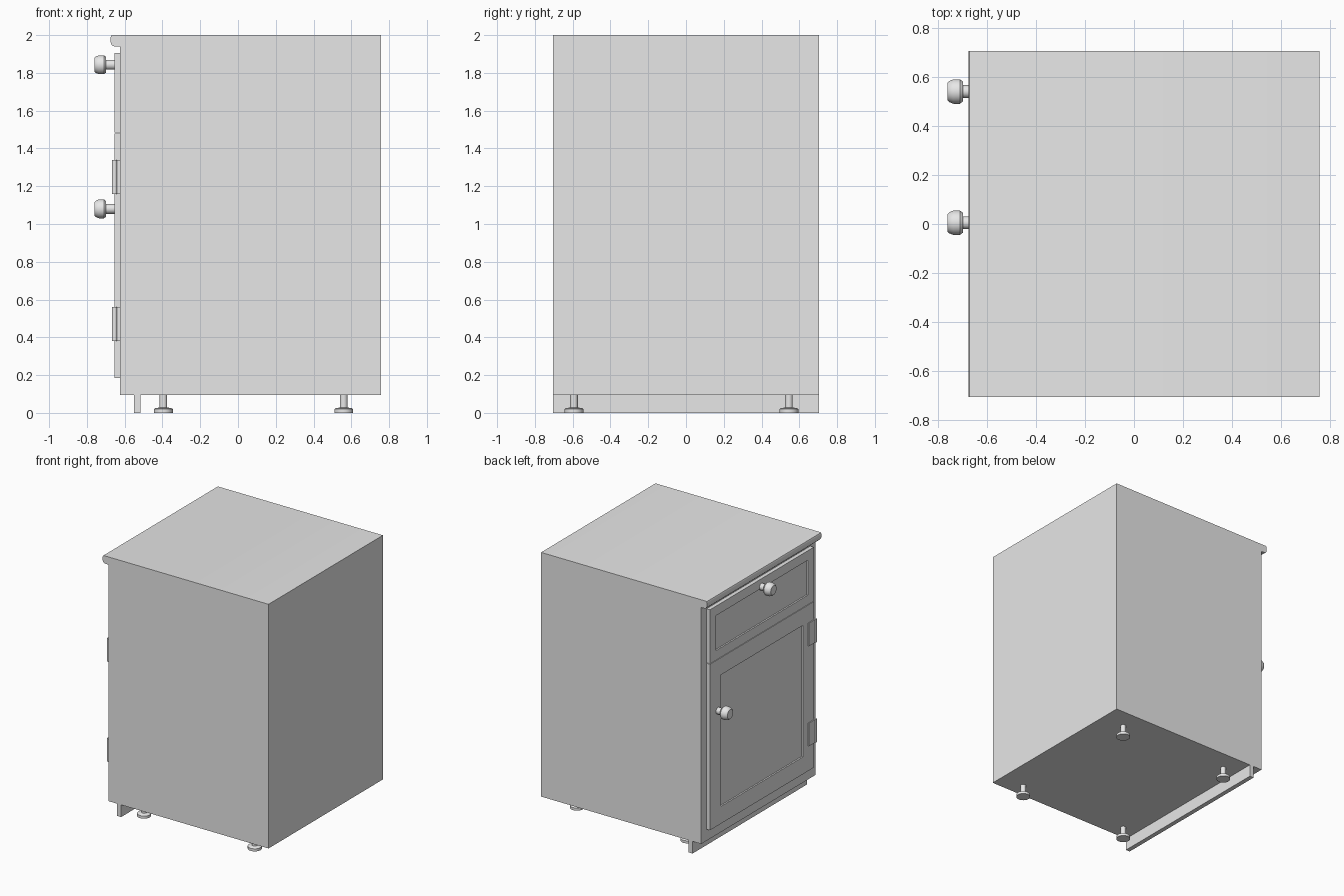
import bpy
import bmesh
from math import radians
from mathutils import Matrix

cube = bpy.data.objects.get("Cube")
if cube:
    bpy.data.objects.remove(cube, do_unlink=True)

grey = bpy.data.materials.new("light_grey")
grey.use_nodes = True
grey.diffuse_color = (0.8, 0.8, 0.8, 1)
grey.node_tree.nodes["Principled BSDF"].inputs["Base Color"].default_value = (0.8, 0.8, 0.8, 1)


def finish(name, bm, smooth=False):
    bmesh.ops.recalc_face_normals(bm, faces=bm.faces)
    mesh = bpy.data.meshes.new(name)
    bm.to_mesh(mesh)
    bm.free()
    mesh.materials.append(grey)
    obj = bpy.data.objects.new(name, mesh)
    bpy.context.collection.objects.link(obj)
    if smooth:
        bpy.ops.object.select_all(action="DESELECT")
        obj.select_set(True)
        bpy.context.view_layer.objects.active = obj
        bpy.ops.object.shade_smooth_by_angle(angle=radians(35))
    return obj


def add_box(bm, x, y, z):
    size = [b - a for a, b in (x, y, z)]
    mid = [(a + b) / 2 for a, b in (x, y, z)]
    m = Matrix.Translation(mid) @ Matrix.Diagonal((*size, 1))
    return bmesh.ops.create_cube(bm, size=1, matrix=m)


def box(name, x, y, z):
    bm = bmesh.new()
    add_box(bm, x, y, z)
    return finish(name, bm)


def lathe(name, profile, place, steps=32):
    """Spin (radius, height) points about local z, then place the result."""
    bm = bmesh.new()
    verts = [bm.verts.new((r, 0, h)) for r, h in profile]
    edges = [bm.edges.new(pair) for pair in zip(verts, verts[1:])]
    bmesh.ops.spin(bm, geom=verts + edges, cent=(0, 0, 0), axis=(0, 0, 1),
                   angle=radians(360), steps=steps)
    bmesh.ops.remove_doubles(bm, verts=bm.verts, dist=0.0001)
    bmesh.ops.transform(bm, matrix=place, verts=bm.verts)
    return finish(name, bm, smooth=True)


def recessed_panel(name, z, margin):
    """Front slab facing -x with a shallow recessed field."""
    bm = bmesh.new()
    add_box(bm, (-0.655, -0.625), (-0.64, 0.64), z)
    bm.normal_update()
    face = min(bm.faces, key=lambda f: f.calc_center_median().x)
    for thickness in (margin, 0.002):
        bmesh.ops.inset_region(bm, faces=[face], thickness=thickness)
    for v in face.verts:
        v.co.x += 0.01
    return finish(name, bm)


HALF = 0.705

# Carcass with a rounded lip over the front, one extruded side profile
bm = bmesh.new()
profile = [(0.757, 0.095), (0.757, 2), (-0.663, 2), (-0.671, 1.997), (-0.675, 1.988),
           (-0.675, 1.966), (-0.672, 1.953), (-0.664, 1.943), (-0.652, 1.94),
           (-0.625, 1.94), (-0.625, 0.095)]
side = bm.faces.new([bm.verts.new((x, -HALF, z)) for x, z in profile])
ext = bmesh.ops.extrude_face_region(bm, geom=[side])
for v in ext["geom"]:
    if isinstance(v, bmesh.types.BMVert):
        v.co.y = HALF
finish("carcass", bm, smooth=True)

# Drawer front, door and plinth
recessed_panel("drawer_front", (1.484, 1.905), 0.105)
recessed_panel("door", (0.185, 1.48), 0.19)
box("plinth", (-0.55, -0.515), (-HALF, HALF), (0, 0.095))

# Knobs, pointing out along -x
knob = [(0, 0), (0.026, 0), (0.026, 0.045), (0.041, 0.045), (0.05, 0.057),
        (0.05, 0.083), (0.043, 0.1), (0.036, 0.107), (0, 0.107)]
turn = Matrix.Rotation(radians(-90), 4, "Y")
for name, y, z in (("drawer_knob", 0.005, 1.843), ("door_knob", 0.54, 1.08)):
    lathe(name, knob, Matrix.Translation((-0.653, y, z)) @ turn)

# Hinges: barrel with a leaf on the door and one on the carcass
for name, z in (("lower_hinge", 0.38), ("upper_hinge", 1.16)):
    lathe(name + "_barrel", [(0, 0), (0.014, 0), (0.014, 0.18), (0, 0.18)],
          Matrix.Translation((-0.654, -0.655, z)), steps=20)
    box(name + "_door_leaf", (-0.662, -0.653), (-0.65, -0.57), (z, z + 0.18))
    box(name + "_carcass_leaf", (-0.652, -0.624), (-0.66, -0.642), (z, z + 0.18))

# Levelling feet
foot = [(0, 0), (0.05, 0), (0.05, 0.02), (0.042, 0.026), (0.02, 0.028), (0.02, 0.097), (0, 0.097)]
for x, xname in ((-0.395, "front"), (0.56, "back")):
    for y, yname in ((-0.593, "right"), (0.545, "left")):
        lathe(f"{xname}_{yname}_foot", foot, Matrix.Translation((x, y, 0)), steps=24)
